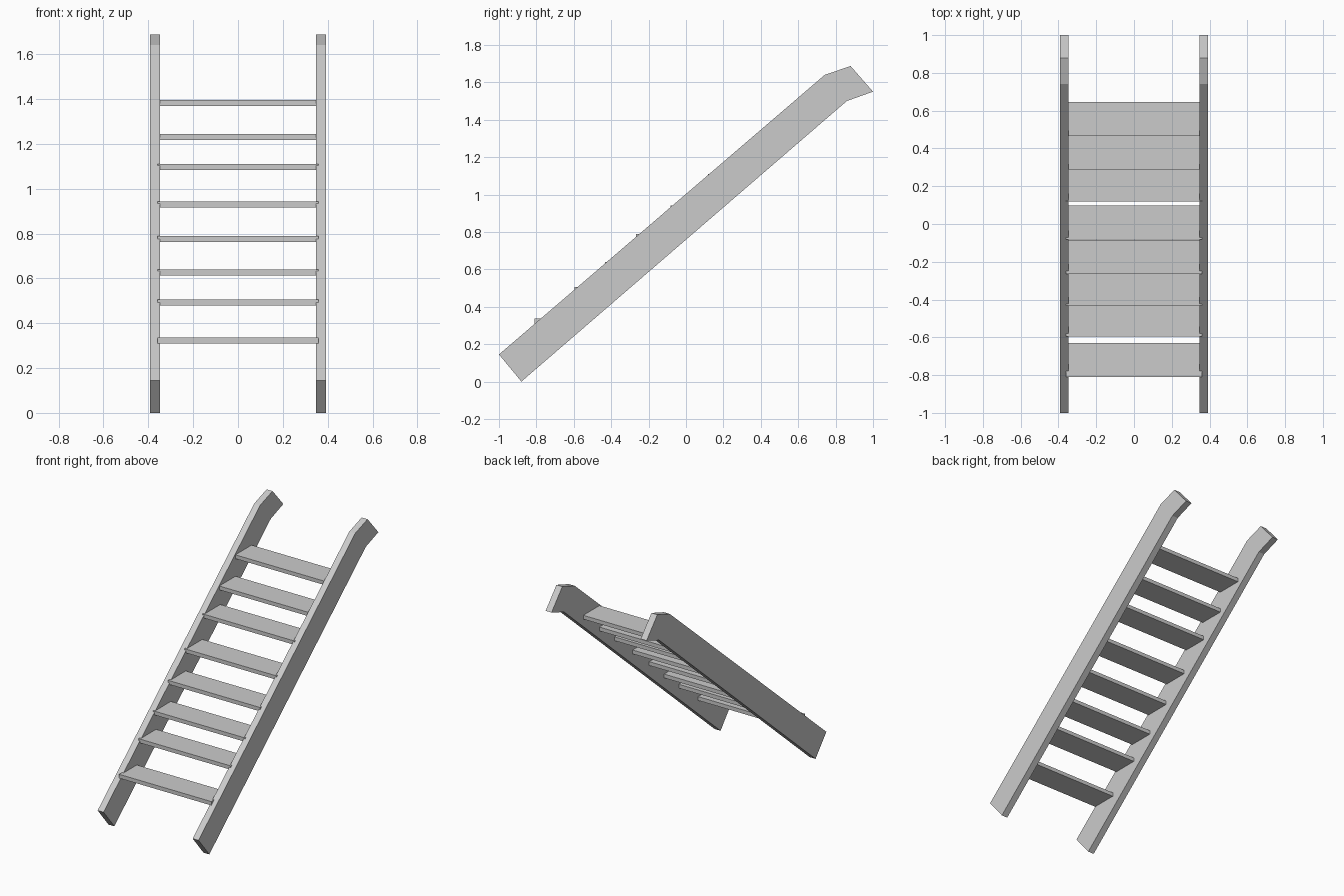
import bpy, bmesh

if "Cube" in bpy.data.objects:
    bpy.data.objects.remove(bpy.data.objects["Cube"])


def extrude_profile(name, profile, x0, x1):
    """Extrude a closed (y, z) outline along x into a solid object."""
    bm = bmesh.new()
    face = bm.faces.new([bm.verts.new((x0, y, z)) for y, z in profile])
    ext = bmesh.ops.extrude_face_region(bm, geom=[face])
    verts = [g for g in ext["geom"] if isinstance(g, bmesh.types.BMVert)]
    bmesh.ops.translate(bm, verts=verts, vec=(x1 - x0, 0, 0))
    bmesh.ops.recalc_face_normals(bm, faces=bm.faces)
    mesh = bpy.data.meshes.new(name)
    bm.to_mesh(mesh)
    bm.free()
    obj = bpy.data.objects.new(name, mesh)
    bpy.context.collection.objects.link(obj)
    return obj


# Sloping side rails with bent upper ends
rail = [(-1.0, 0.145), (-0.88, 0.0), (0.86, 1.50),
        (1.0, 1.55), (0.88, 1.687), (0.742, 1.64)]
extrude_profile("left_rail", rail, -0.393, -0.347)
extrude_profile("right_rail", rail, 0.347, 0.393)

# Flat treads let into the rails: (front edge y, top z)
TREAD_DEPTH, TREAD_THICKNESS = 0.18, 0.027
treads = [(-0.81, 0.336), (-0.595, 0.505), (-0.432, 0.639), (-0.266, 0.79),
          (-0.082, 0.942), (0.118, 1.111), (0.288, 1.245), (0.467, 1.396)]
for i, (y, top) in enumerate(treads, 1):
    back, bottom = y + TREAD_DEPTH, top - TREAD_THICKNESS
    extrude_profile(f"tread_{i}",
                    [(y, bottom), (back, bottom), (back, top), (y, top)],
                    -0.359, 0.359)
